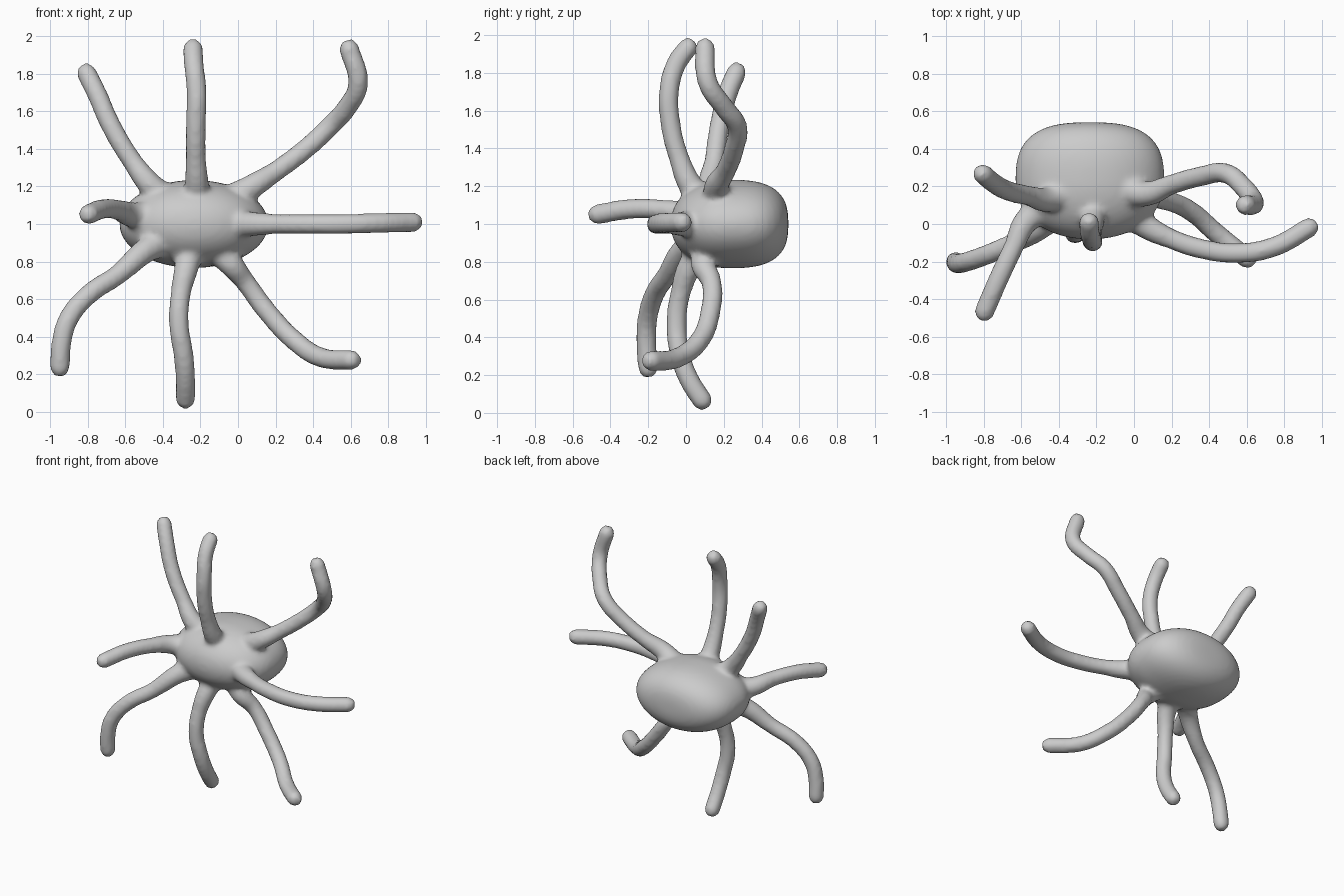
import bpy, bmesh, math
from mathutils import Vector

if "Cube" in bpy.data.objects:
    bpy.data.objects.remove(bpy.data.objects["Cube"])

CENTRE = Vector((-0.235, 0.23, 1.0))
RADIUS = 0.054

# Centre line of each arm, from the body outwards
ARMS = [
    # upper left
    [(-.46, .13, 1.20), (-.56, .15, 1.33), (-.68, .18, 1.53), (-.75, .22, 1.69), (-.81, .27, 1.81)],
    # upper middle
    [(-.22, .04, 1.18), (-.225, -.04, 1.36), (-.225, -.08, 1.52), (-.22, -.09, 1.70), (-.235, -.05, 1.85), (-.24, .015, 1.94)],
    # upper right
    [(.06, .16, 1.19), (.20, .21, 1.28), (.36, .255, 1.40), (.49, .27, 1.52), (.58, .20, 1.62), (.64, .115, 1.75), (.59, .10, 1.94)],
    # right
    [(.06, -.01, 1.0), (.20, -.08, 1.0), (.35, -.13, 1.0), (.55, -.155, 1.0), (.75, -.12, 1.005), (.94, -.015, 1.01)],
    # lower right
    [(-.05, .09, .80), (.04, .135, .69), (.15, .13, .54), (.30, .07, .38), (.44, -.05, .29), (.61, -.19, .275)],
    # lower middle
    [(-.27, .03, .79), (-.305, -.03, .63), (-.315, -.05, .47), (-.29, -.03, .30), (-.28, .02, .17), (-.28, .09, .06)],
    # lower left
    [(-.49, -.01, .86), (-.64, -.10, .73), (-.80, -.17, .62), (-.905, -.205, .49), (-.94, -.21, .37), (-.95, -.20, .23)],
    # left
    [(-.57, .02, 1.05), (-.64, -.12, 1.075), (-.72, -.29, 1.08), (-.80, -.475, 1.05)],
]


def make_body():
    """Squashed sphere, fuller and flatter at the back."""
    bm = bmesh.new()
    bmesh.ops.create_uvsphere(bm, u_segments=48, v_segments=32, radius=1)
    for v in bm.verts:
        p = 2.8 if v.co.y > 0 else 2.15
        rho = math.hypot(v.co.x, v.co.z)
        d = v.co / (rho ** p + abs(v.co.y) ** p) ** (1 / p)
        v.co = CENTRE + Vector((d.x * .397, d.y * .312, d.z * .234))
    mesh = bpy.data.meshes.new("body")
    bm.to_mesh(mesh)
    bm.free()
    obj = bpy.data.objects.new("body", mesh)
    bpy.context.collection.objects.link(obj)
    return obj


def make_arm(path):
    """Round tube, flared at the root and rounded at the tip."""
    pts = [Vector(p) for p in path]
    root = pts[0].lerp(CENTRE, .35)
    tip = pts[-1] + (pts[-1] - pts[-2]).normalized() * .04
    radii = [1.6, 1.25] + [1.0] * (len(pts) - 1) + [.6]
    pts = [root] + pts + [tip]
    curve = bpy.data.curves.new("arm", 'CURVE')
    curve.dimensions = '3D'
    curve.bevel_depth = RADIUS
    curve.bevel_resolution = 6
    curve.use_fill_caps = True
    spline = curve.splines.new('BEZIER')
    spline.resolution_u = 10
    spline.bezier_points.add(len(pts) - 1)
    for bp, co, r in zip(spline.bezier_points, pts, radii):
        bp.co = co
        bp.radius = r
        bp.handle_left_type = bp.handle_right_type = 'AUTO'
    obj = bpy.data.objects.new("arm", curve)
    bpy.context.collection.objects.link(obj)
    return obj


body = make_body()
arms = [make_arm(a) for a in ARMS]

# Join everything into one continuous skin
bpy.ops.object.select_all(action='DESELECT')
for a in arms:
    a.select_set(True)
bpy.context.view_layer.objects.active = arms[0]
bpy.ops.object.convert(target='MESH')
body.select_set(True)
bpy.context.view_layer.objects.active = body
bpy.ops.object.join()
body.name = "eight_armed_body"

# Fuse the parts and soften the joints
remesh = body.modifiers.new("fuse", 'REMESH')
remesh.mode = 'VOXEL'
remesh.voxel_size = .016
remesh.use_smooth_shade = True
smooth = body.modifiers.new("soften", 'SMOOTH')
smooth.factor = .5
smooth.iterations = 8
for name in ("fuse", "soften"):
    bpy.ops.object.modifier_apply(modifier=name)
bpy.ops.object.shade_smooth()
